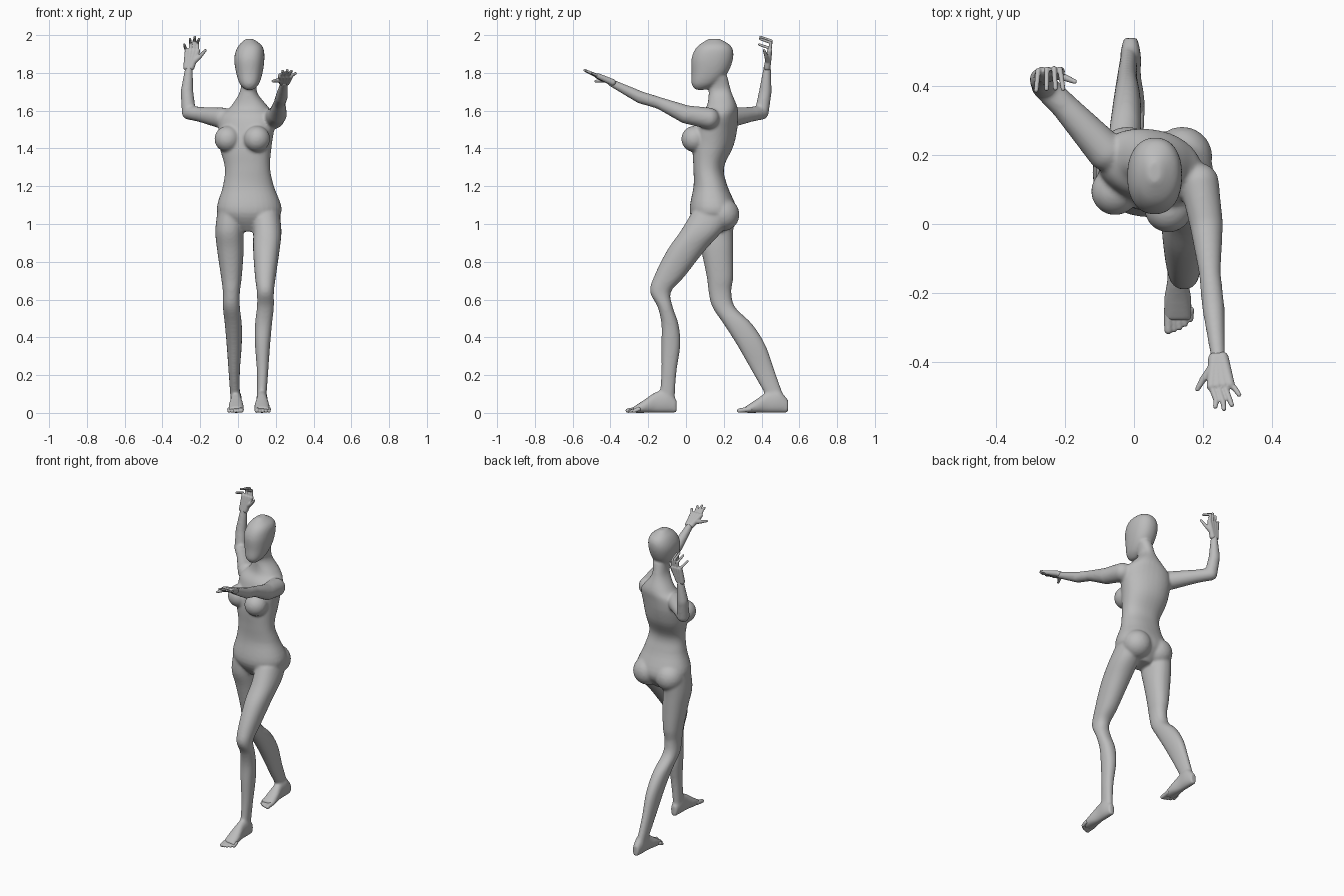
import bpy, bmesh, math
from mathutils import Matrix, Vector

default_cube = bpy.data.objects.get("Cube")
if default_cube:
    bpy.data.objects.remove(default_cube, do_unlink=True)

shade = (.5, .5, .5, 1)
grey = bpy.data.materials.new("matte_grey")
grey.use_nodes = True
grey.diffuse_color = shade
grey.node_tree.nodes["Principled BSDF"].inputs["Base Color"].default_value = shade


def spline(before, start, end, after, t):
    """Smooth interpolation between start and end."""
    slope_in, slope_out = (end - before) / 2, (after - start) / 2
    change = end - start
    return start + t * (slope_in + t * (3 * change - 2 * slope_in - slope_out
                                        + t * (slope_in + slope_out - 2 * change)))


def no_twist(position):
    return 0


def loft(bm, axis, rows, twist=no_twist, steps=5, sides=32):
    """Skin oval slices (position, min a, max a, min b, max b) along an axis."""
    dense = []
    last = len(rows) - 1
    for i in range(last):
        near = [rows[min(last, max(0, i + k))] for k in range(-1, 3)]
        for s in range(steps):
            dense.append([spline(*values, s / steps) for values in zip(*near)])
    dense.append(rows[last])
    across, along = [k for k in range(3) if k != axis]
    rings = []
    for position, min_a, max_a, min_b, max_b in dense:
        turn = Matrix.Rotation(twist(position), 2)
        ring = []
        for s in range(sides):
            angle = math.tau * s / sides
            # slightly squared oval
            u, v = (math.copysign(abs(w) ** .9, w) for w in (math.cos(angle), math.sin(angle)))
            offset = turn @ Vector((u * (max_a - min_a) / 2, v * (max_b - min_b) / 2))
            corner = Vector((position, position, position))
            corner[across] = (min_a + max_a) / 2 + offset.x
            corner[along] = (min_b + max_b) / 2 + offset.y
            ring.append(bm.verts.new(corner))
        rings.append(ring)
    for lower, upper in zip(rings, rings[1:]):
        for s in range(sides):
            n = (s + 1) % sides
            bm.faces.new((lower[s], lower[n], upper[n], upper[s]))
    bm.faces.new(rings[0])
    bm.faces.new(rings[-1])


def ball(bm, centre, radius):
    bmesh.ops.create_icosphere(bm, subdivisions=3, radius=radius, matrix=Matrix.Translation(centre))


def limb(bm, joints, radii):
    """Tapered limb, finger or toe: closely spaced balls that get fused."""
    joints = [Vector(j) for j in joints]
    for start, end, r_start, r_end in zip(joints, joints[1:], radii, radii[1:]):
        count = math.ceil((end - start).length / (.25 * min(r_start, r_end)))
        for i in range(count + 1):
            t = i / count
            ball(bm, start.lerp(end, t), r_start + (r_end - r_start) * t)


def finish(bm, name, voxel, rounds):
    """Fuse the volumes into one smooth skin."""
    bmesh.ops.recalc_face_normals(bm, faces=bm.faces)
    mesh = bpy.data.meshes.new(name)
    bm.to_mesh(mesh)
    bm.free()
    mesh.materials.append(grey)
    part = bpy.data.objects.new(name, mesh)
    bpy.context.scene.collection.objects.link(part)
    fuse = part.modifiers.new("fuse", "REMESH")
    fuse.mode = "VOXEL"
    fuse.voxel_size = voxel
    soften = part.modifiers.new("soften", "SMOOTH")
    soften.factor = .5
    soften.iterations = rounds
    bpy.context.view_layer.objects.active = part
    for modifier in ("fuse", "soften"):
        bpy.ops.object.modifier_apply(modifier=modifier)
    for face in part.data.polygons:
        face.use_smooth = True


def build_hand(name, wrist, forward, outward, palm, curl):
    """Four spread fingers and a thumb in a frame set at the wrist."""
    wrist, forward, outward, palm = (Vector(v) for v in (wrist, forward, outward, palm))

    def place(reach, side, depth=0):
        return wrist + forward * reach + outward * side + palm * depth

    bm = bmesh.new()
    for i in range(4):
        knuckle = place(.085, .018 * (i - 1.6))
        length = .16 - .01 * (i - 1) ** 2
        side = .024 * (i - 1)
        limb(bm, [place(0, .008 * (i - 1.5)), knuckle], [.018, .014])
        limb(bm, [knuckle, place(length - .02, side * .8), place(length, side, curl)], [.01, .008, .007])
    limb(bm, [place(.03, -.02), place(.06, -.05, .015), place(.09, -.07, .03)], [.015, .01, .007])
    finish(bm, name, .0035, 2)


def chest_twist(height):
    """The shoulders turn against the hips."""
    return -math.radians(18) * max(0, 1 - abs(height - 1.5) / .3)


X, Y, Z = range(3)
body = bmesh.new()

# torso and neck
loft(body, Z, [
    (.96, 0, .12, .08, .2),
    (1.06, -.11, .23, .02, .27),
    (1.2, -.08, .19, .04, .22),
    (1.3, -.07, .17, .04, .2),
    (1.42, -.1, .18, .04, .25),
    (1.56, -.1, .2, .07, .27),
    (1.62, -.04, .16, .11, .27),
    (1.7, .01, .1, .12, .24),
    (1.78, .02, .11, .11, .22)], chest_twist)

# bust and seat
ball(body, Vector((-.055, .095, 1.45)), .07)
ball(body, Vector((.1, .045, 1.45)), .07)
for x in (-.02, .14):
    ball(body, Vector((x, .195, 1.05)), .088)

# head
loft(body, Z, [
    (1.71, .04, .08, .05, .1),
    (1.74, .01, .11, .03, .16),
    (1.8, -.01, .13, .03, .22),
    (1.88, -.02, .14, .03, .25),
    (1.94, 0, .13, .06, .24),
    (1.98, .04, .08, .12, .18)])

# legs: height, inner and outer side, then front and back of the leading and the trailing leg
leg_slices = [
    (1.06, .07, .22, .03, .25, .05, .26),
    (.96, .08, .23, -.03, .19, .05, .25),
    (.86, .08, .22, -.1, .1, .08, .25),
    (.72, .09, .2, -.17, -.01, .11, .25),
    (.64, .1, .19, -.19, -.08, .12, .24),
    (.56, .1, .19, -.15, -.07, .14, .26),
    (.47, .09, .18, -.13, -.04, .2, .35),
    (.36, .09, .17, -.13, -.03, .27, .42),
    (.22, .1, .16, -.13, -.05, .35, .47),
    (.08, .1, .15, -.14, -.06, .43, .52)]
middle = .11
loft(body, Z, [(z, inner, outer, front, back) for z, inner, outer, front, back, *_ in leg_slices])
loft(body, Z, [(z, middle - outer, middle - inner, front, back)
               for z, inner, outer, *_, front, back in leg_slices])

# feet and toes: distance, half width and height of each slice
foot_slices = [(-.05, .02, .07), (-.1, .03, .12), (-.16, .03, .11), (-.22, .04, .07), (-.28, .04, .03)]
for name, centre, flip, back in (("left_toes", .127, 1, 0), ("right_toes", -.01, -1, .59)):
    loft(body, Y, [(y + back, centre - half, centre + half, 0, top) for y, half, top in foot_slices])
    toes = bmesh.new()
    for i in range(5):
        x = centre + flip * .016 * (i - 1.7)
        radius = .009 if i else .012
        tip = back - .308 + .002 * i * i
        limb(toes, [(x, back - .25, .02), (x, tip, radius)], [radius + .002, radius])
    finish(toes, name, .0035, 2)

# left arm, reaching forward
limb(body,
     [(.19, .12, 1.56), (.21, 0, 1.58), (.22, -.14, 1.64), (.23, -.24, 1.67), (.245, -.4, 1.75)],
     [.057, .049, .032, .033, .02])
# right arm, drawn back with the forearm raised
limb(body,
     [(-.08, .21, 1.56), (-.2, .34, 1.58), (-.26, .4, 1.59), (-.27, .42, 1.7), (-.26, .43, 1.83)],
     [.057, .04, .038, .034, .02])
finish(body, "body", .0075, 8)

# hands: the left flat and palm down, the right raised with curled fingers
build_hand("left_hand", (.245, -.39, 1.75), (.1, -.92, .4), (1, .1, 0), (0, 0, -1), 0)
build_hand("right_hand", (-.26, .43, 1.83), (.2, .15, 1), (-1, 0, 0), (0, -1, 0), .06)
